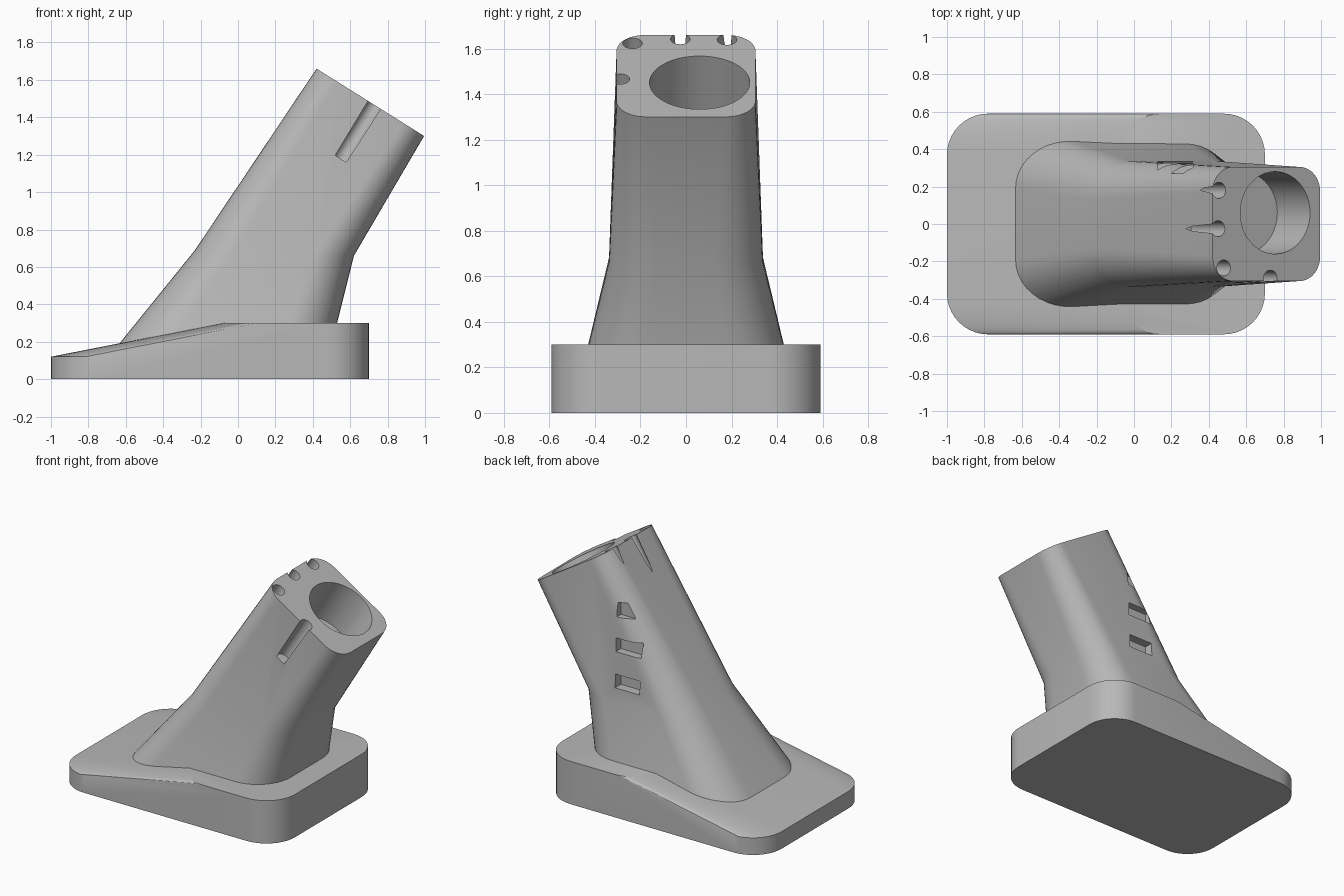
import bpy, bmesh, math
from mathutils import Vector, Matrix

cube = bpy.data.objects.get("Cube")
if cube:
    bpy.data.objects.remove(cube, do_unlink=True)

gray = bpy.data.materials.new("plain gray")
gray.use_nodes = True
gray.diffuse_color = (0.48, 0.48, 0.48, 1)
gray.node_tree.nodes["Principled BSDF"].inputs["Base Color"].default_value = gray.diffuse_color


def rounded_section(left, right, half_y, radius, steps=10):
    """Rounded rectangle spanning left to right (x, z) and -half_y to half_y."""
    a, b = Vector((left[0], 0, left[1])), Vector((right[0], 0, right[1]))
    length = (b - a).length
    along = (b - a) / length
    corners = [(length - radius, half_y - radius), (radius, half_y - radius),
               (radius, radius - half_y), (length - radius, radius - half_y)]
    points = []
    for i, (u, v) in enumerate(corners):
        for k in range(steps + 1):
            t = (i + k / steps) * math.pi / 2
            points.append(a + along * (u + radius * math.cos(t))
                          + Vector((0, v + radius * math.sin(t), 0)))
    return points


def make_object(name, bm):
    bmesh.ops.recalc_face_normals(bm, faces=bm.faces)
    mesh = bpy.data.meshes.new(name)
    bm.to_mesh(mesh)
    bm.free()
    obj = bpy.data.objects.new(name, mesh)
    bpy.context.collection.objects.link(obj)
    mesh.materials.append(gray)
    return obj


def select_only(obj):
    bpy.ops.object.select_all(action='DESELECT')
    obj.select_set(True)
    bpy.context.view_layer.objects.active = obj


def smooth(obj, degrees):
    select_only(obj)
    bpy.ops.object.shade_smooth_by_angle(angle=math.radians(degrees))


# Wedge base: hull of a full footprint, its low rim and a shorter raised top
bm = bmesh.new()
for x0, z in ((-1, 0), (-1, 0.12), (-0.08, 0.3)):
    for p in rounded_section((x0, z), (0.7, z), 0.59, 0.22):
        bm.verts.new(p)
hull = bmesh.ops.convex_hull(bm, input=bm.verts[:])
spare = {v for v in hull["geom_interior"] + hull["geom_unused"] if isinstance(v, bmesh.types.BMVert)}
bmesh.ops.delete(bm, geom=list(spare), context='VERTS')
bmesh.ops.remove_doubles(bm, verts=bm.verts, dist=0.0005)
bmesh.ops.dissolve_limit(bm, angle_limit=0.01, verts=bm.verts, edges=bm.edges)
base = make_object("wedge_base", bm)
smooth(base, 25)

# Leaning neck: loft through root, bend and mouth sections
top_left, top_right = Vector((0.42, 0, 1.66)), Vector((0.995, 0, 1.30))
sections = [((-0.74, 0.06), (0.47, 0.06), 0.487, 0.28),
            ((-0.23, 0.69), (0.62, 0.66), 0.338, 0.21),
            ((0.42, 1.66), (0.995, 1.30), 0.305, 0.13)]
bm = bmesh.new()
rings = [[bm.verts.new(p) for p in rounded_section(*s)] for s in sections]
count = len(rings[0])
for low, high in zip(rings, rings[1:]):
    for i in range(count):
        j = (i + 1) % count
        bm.faces.new((low[i], low[j], high[j], high[i]))
bm.faces.new(rings[0])
bm.faces.new(rings[-1])
neck = make_object("leaning_neck", bm)

# Directions of the mouth plane and the neck axis
across = (top_right - top_left).normalized()
axis = Vector((-across.z, 0, across.x))
turn = axis.to_track_quat('Z', 'Y').to_matrix().to_4x4()


def rod(name, along, y, radius, depth, segments):
    """Round cutter sunk into the mouth by the given depth."""
    over = 0.1
    centre = top_left + across * along + Vector((0, y, 0)) + axis * (over - depth) / 2
    bm = bmesh.new()
    bmesh.ops.create_cone(bm, cap_ends=True, segments=segments, radius1=radius, radius2=radius,
                          depth=depth + over, matrix=Matrix.Translation(centre) @ turn)
    return make_object(name, bm)


def slot(name, z):
    bm = bmesh.new()
    place = Matrix.Translation((0.22, 0.36, z)) @ Matrix.Diagonal((0.19, 0.18, 0.095, 1))
    bmesh.ops.create_cube(bm, size=1, matrix=place)
    return make_object(name, bm)


# Socket bore, edge grooves and side slots
cutters = [rod("socket_bore_cutter", 0.395, 0.06, 0.22, 0.33, 64)]
for along, y in ((0.04, 0.18), (0.035, -0.025), (0.07, -0.235), (0.365, -0.29)):
    cutters.append(rod("groove_cutter", along, y, 0.043, 0.34, 20))
for z in (0.81, 1.06, 1.30):
    cutters.append(slot("slot_cutter", z))

for cutter in cutters:
    cutter.hide_render = True
    select_only(neck)
    cut = neck.modifiers.new("cut", 'BOOLEAN')
    cut.operation = 'DIFFERENCE'
    cut.solver = 'EXACT'
    cut.object = cutter
    bpy.ops.object.modifier_apply(modifier=cut.name)
    bpy.data.objects.remove(cutter, do_unlink=True)
smooth(neck, 25)
